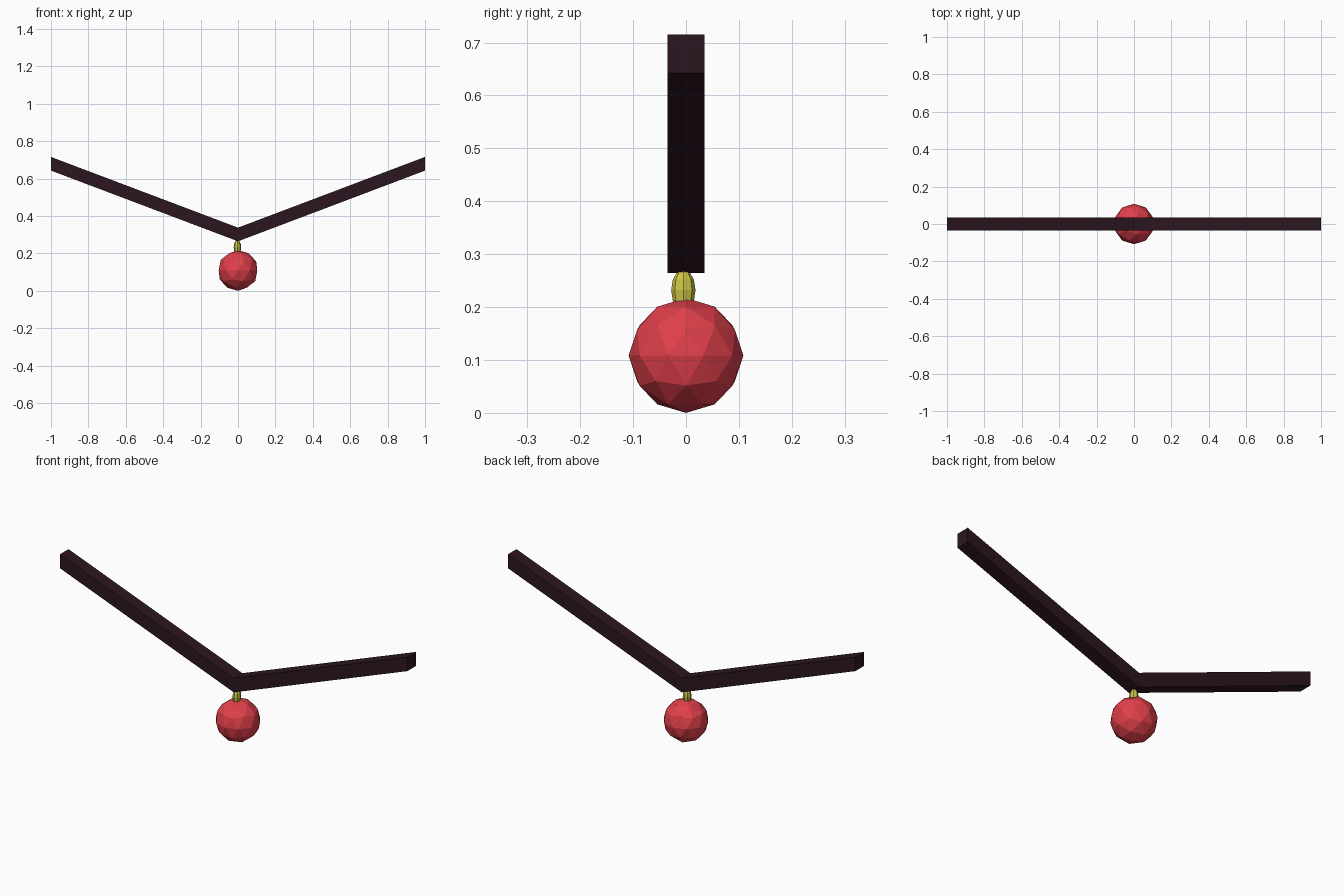
import bpy, bmesh

if "Cube" in bpy.data.objects:
    bpy.data.objects.remove(bpy.data.objects["Cube"])


def finish(obj, name, color):
    obj.name = name
    mat = bpy.data.materials.new(name + "_material")
    mat.diffuse_color = color
    mat.use_nodes = True
    mat.node_tree.nodes["Principled BSDF"].inputs["Base Color"].default_value = mat.diffuse_color
    obj.data.materials.append(mat)
    return obj


# V-shaped cord: a square section swept through three stations
bm = bmesh.new()
h, t = 0.035, 0.0365
rings = []
for x, z in ((-1, 0.679), (0, 0.301), (1, 0.679)):
    rings.append([bm.verts.new((x, y, z + dz))
                  for y, dz in ((-h, -t), (h, -t), (h, t), (-h, t))])
for a, b in zip(rings, rings[1:]):
    for i in range(4):
        j = (i + 1) % 4
        bm.faces.new((a[i], a[j], b[j], b[i]))
bm.faces.new(rings[0])
bm.faces.new(rings[-1])
bmesh.ops.recalc_face_normals(bm, faces=bm.faces)
mesh = bpy.data.meshes.new("cord")
bm.to_mesh(mesh)
bm.free()
cord = bpy.data.objects.new("cord", mesh)
bpy.context.collection.objects.link(cord)
finish(cord, "cord", (0.025, 0.008, 0.015, 1))

# Faceted bead hanging below the bend
bpy.ops.mesh.primitive_ico_sphere_add(subdivisions=2, radius=0.1085,
                                      location=(0, 0, 0.1085))
finish(bpy.context.object, "bead", (0.75, 0.05, 0.07, 1))

# Small elongated link between cord and bead
bpy.ops.mesh.primitive_uv_sphere_add(segments=8, ring_count=6, radius=1,
                                     location=(-0.003, -0.005, 0.232))
link = bpy.context.object
link.scale = (0.02, 0.023, 0.04)
finish(link, "link", (0.6, 0.55, 0.06, 1))
